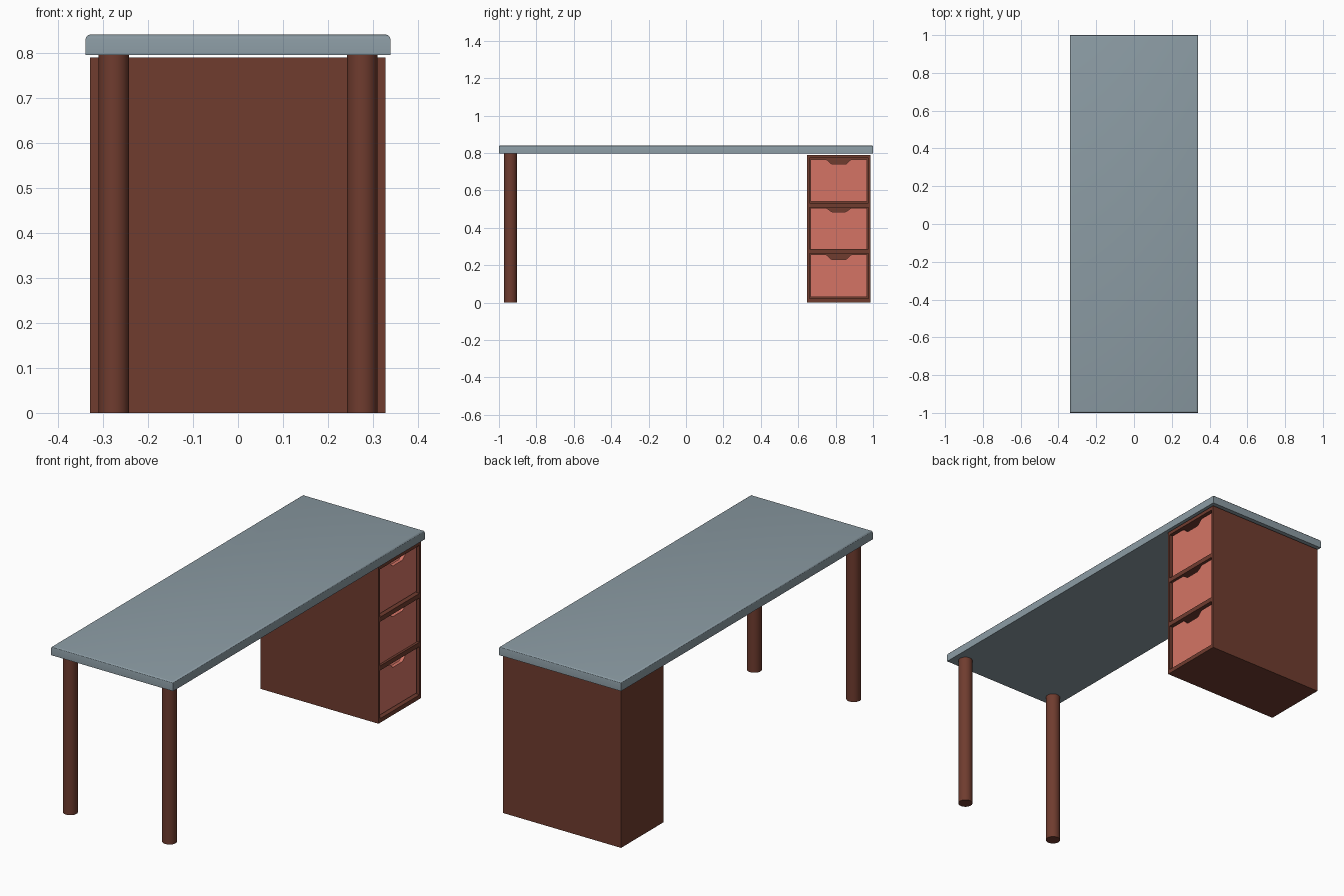
import bpy, bmesh

if "Cube" in bpy.data.objects:
    bpy.data.objects.remove(bpy.data.objects["Cube"])

def material(name, rgb):
    m = bpy.data.materials.new(name)
    m.diffuse_color = (*rgb, 1)
    m.use_nodes = True
    m.node_tree.nodes["Principled BSDF"].inputs["Base Color"].default_value = m.diffuse_color
    return m

GREY = material("slate grey", (0.26, 0.33, 0.37))
BROWN = material("dark brown wood", (0.16, 0.045, 0.028))
CORAL = material("coral drawer", (0.66, 0.175, 0.13))

def add_box(bm, lo, hi):
    verts = bmesh.ops.create_cube(bm, size=1)["verts"]
    for v in verts:
        for i in range(3):
            v.co[i] = hi[i] if v.co[i] > 0 else lo[i]

def finish(bm, name, mat):
    bmesh.ops.recalc_face_normals(bm, faces=bm.faces)
    me = bpy.data.meshes.new(name)
    bm.to_mesh(me)
    bm.free()
    me.materials.append(mat)
    ob = bpy.data.objects.new(name, me)
    bpy.context.collection.objects.link(ob)
    return ob

def smooth(ob):
    bpy.ops.object.select_all(action='DESELECT')
    ob.select_set(True)
    bpy.context.view_layer.objects.active = ob
    bpy.ops.object.shade_smooth_by_angle()

# Tabletop with rounded upper edges
bm = bmesh.new()
add_box(bm, (-0.339, -1, 0.796), (0.339, 1, 0.841))
rim = [e for e in bm.edges if all(v.co.z > 0.83 for v in e.verts)]
bmesh.ops.bevel(bm, geom=rim, offset=0.01, segments=3, profile=0.5, affect='EDGES')
smooth(finish(bm, "tabletop", GREY))

# Two round legs
for side, x in (("left", -0.276), ("right", 0.276)):
    bpy.ops.mesh.primitive_cylinder_add(vertices=32, radius=0.034, depth=0.797,
                                        location=(x, -0.938, 0.3985))
    leg = bpy.context.object
    leg.name = side + "_leg"
    leg.data.materials.append(BROWN)
    smooth(leg)

# Cabinet: one solid block with three openings cut into its right side
X0, X1, Y0, Y1, TOP = -0.329, 0.328, 0.648, 0.986, 0.79
bm = bmesh.new()
add_box(bm, (X0, Y0, 0), (X1, Y1, TOP))
cabinet = finish(bm, "drawer_cabinet", BROWN)
bm = bmesh.new()
for z0, z1 in ((0.021, 0.263), (0.286, 0.508), (0.531, 0.772)):
    add_box(bm, (X0 + 0.02, 0.659, z0), (X1 + 0.1, 0.975, z1))
cutter = finish(bm, "opening_cutter", BROWN)
cutter.hide_render = True
cutter.hide_set(True)
cut = cabinet.modifiers.new("openings", 'BOOLEAN')
cut.object = cutter
cut.solver = 'EXACT'

# Drawers: front panel with a grip notch, and an open box behind it
FRONT, BACK, CY = X1 - 0.012, X1 - 0.03, 0.817
for i, name in enumerate(("lower", "middle", "upper")):
    z0 = 0.03 + 0.255 * i
    z1 = (0.256, 0.506, 0.766)[i]
    grip = 0.23 + 0.255 * i
    bm = bmesh.new()
    half = [(0.151, z0), (0.151, z1), (0.07, z1), (0.06, z1 - 0.005),
            (0.044, grip + 0.004), (0.036, grip)]
    outline = [(CY + y, z) for y, z in half] + [(CY - y, z) for y, z in reversed(half)]
    face = bm.faces.new([bm.verts.new((FRONT, y, z)) for y, z in outline])
    ext = bmesh.ops.extrude_face_region(bm, geom=[face], use_keep_orig=True)
    for v in ext["geom"]:
        if isinstance(v, bmesh.types.BMVert):
            v.co.x = BACK
    finish(bm, name + "_drawer_front", CORAL)
    bm = bmesh.new()
    xb, ya, yb, zt = X0 + 0.03, CY - 0.15, CY + 0.15, grip - 0.01
    add_box(bm, (xb, ya, z0), (BACK, yb, z0 + 0.01))
    add_box(bm, (xb, ya, z0 + 0.01), (xb + 0.01, yb, zt))
    add_box(bm, (xb + 0.01, ya, z0 + 0.01), (BACK, ya + 0.01, zt))
    add_box(bm, (xb + 0.01, yb - 0.01, z0 + 0.01), (BACK, yb, zt))
    finish(bm, name + "_drawer_box", CORAL)
